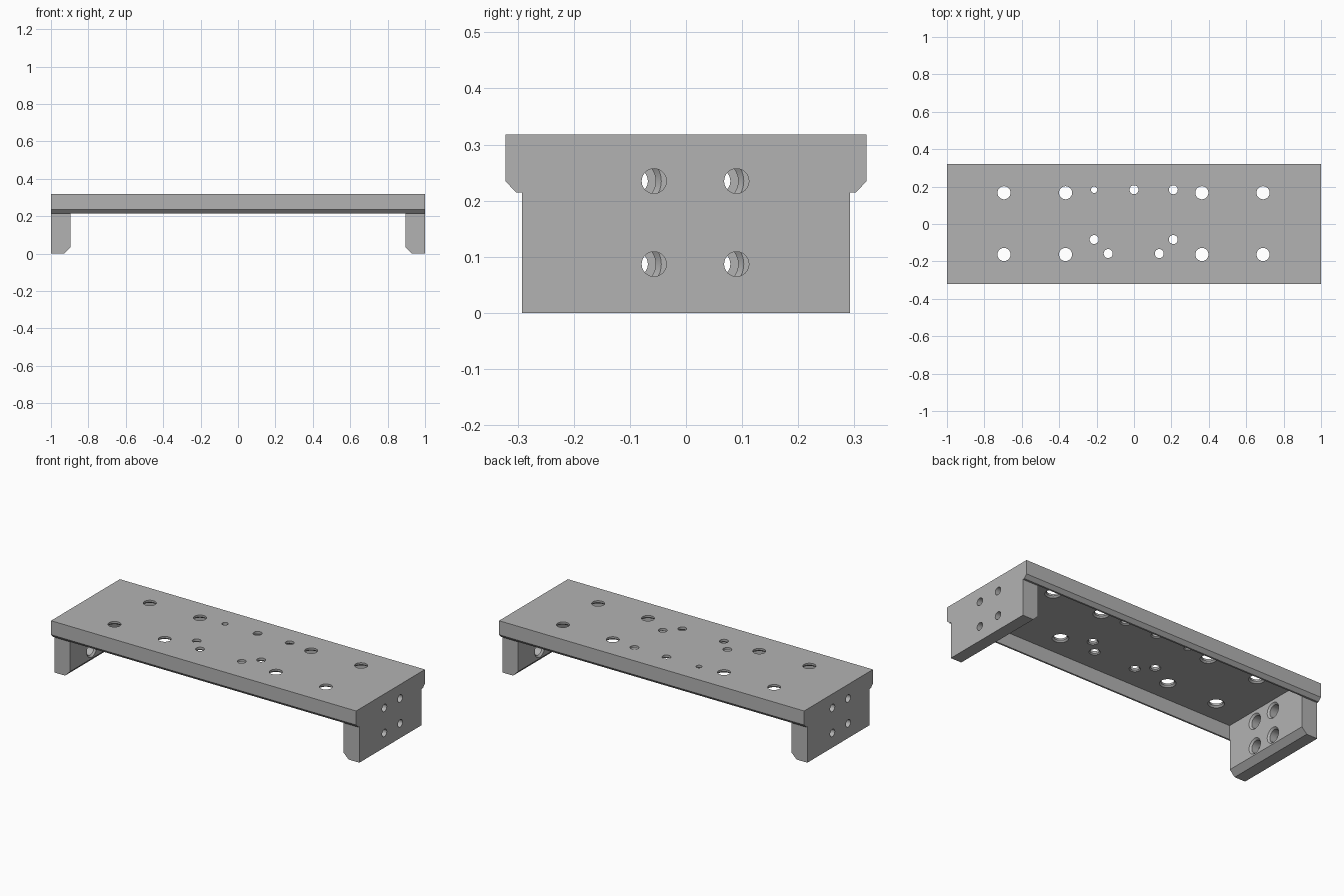
import bpy, bmesh, math
from mathutils import Matrix, Vector

cube = bpy.data.objects.get("Cube")
if cube:
    bpy.data.objects.remove(cube, do_unlink=True)

TOP = 0.318        # upper surface height
UNDER = 0.298      # underside of the thin deck
LIP = 0.215        # lower edge of the long side lips
LEG_IN = 0.896     # inner face of the end walls

grey = bpy.data.materials.new("plain_grey")
grey.use_nodes = True
grey.diffuse_color = (0.45, 0.45, 0.45, 1)
grey.node_tree.nodes["Principled BSDF"].inputs["Base Color"].default_value = (0.45, 0.45, 0.45, 1)


def finish(bm, name):
    bmesh.ops.recalc_face_normals(bm, faces=bm.faces)
    mesh = bpy.data.meshes.new(name)
    bm.to_mesh(mesh)
    bm.free()
    mesh.materials.append(grey)
    obj = bpy.data.objects.new(name, mesh)
    bpy.context.collection.objects.link(obj)
    return obj


def mirrored_prism(half, axis, length, name):
    """Extrude a profile, mirrored about the middle, by +-length along x or y."""
    outline = half + [(-u, z) for u, z in reversed(half)]
    bm = bmesh.new()
    place = (lambda u, z: (-length, u, z)) if axis == "x" else (lambda u, z: (u, -length, z))
    face = bm.faces.new([bm.verts.new(place(u, z)) for u, z in outline])
    out = bmesh.ops.extrude_face_region(bm, geom=[face])
    shift = Vector((2 * length, 0, 0)) if axis == "x" else Vector((0, 2 * length, 0))
    bmesh.ops.translate(bm, vec=shift, verts=[g for g in out["geom"] if isinstance(g, bmesh.types.BMVert)])
    return finish(bm, name)


def add_drill(bm, profile, matrix, sides=40):
    """Add a turned drill shape from (radius, height) steps."""
    rings = []
    for r, h in profile:
        angles = [2 * math.pi * i / sides for i in range(sides)]
        rings.append([bm.verts.new(matrix @ Vector((r * math.cos(a), r * math.sin(a), h))) for a in angles])
    for low, high in zip(rings, rings[1:]):
        for i in range(sides):
            j = (i + 1) % sides
            bm.faces.new((low[i], low[j], high[j], high[i]))
    bm.faces.new(rings[0][::-1])
    bm.faces.new(rings[-1])


def cut(target, cutter):
    mod = target.modifiers.new("cut", "BOOLEAN")
    mod.operation = "DIFFERENCE"
    mod.solver = "EXACT"
    mod.object = cutter
    bpy.context.view_layer.objects.active = target
    bpy.ops.object.modifier_apply(modifier=mod.name)
    bpy.data.objects.remove(cutter, do_unlink=True)


# Solid body: wide deck with chamfered lips over narrower end walls
body = mirrored_prism([(0.322, TOP), (0.322, 0.235), (0.303, LIP), (0.292, LIP), (0.292, 0)],
                      "x", 1, "mounting_bracket")

# Hollow between the end walls, flared by the chamfer at their feet
cut(body, mirrored_prism([(LEG_IN, UNDER), (LEG_IN, 0.033), (0.929, 0), (0.929, -0.1)],
                         "y", 0.293, "hollow_cutter"))

# Deck holes, countersunk from below: x, y, radius, countersink
BIG, SMALL, TINY = (0.035, 0.009), (0.024, 0.006), (0.017, 0.005)
deck_holes = [(x, y, BIG) for x in (-0.695, -0.366, 0.363, 0.69) for y in (-0.163, 0.167)]
deck_holes += [(x, y, SMALL) for x, y in ((0, 0.183), (0.21, 0.183), (0.21, -0.083),
                                          (-0.213, -0.083), (-0.138, -0.158), (0.135, -0.158))]
deck_holes.append((-0.213, 0.183, TINY))
bm = bmesh.new()
for x, y, (r, c) in deck_holes:
    add_drill(bm, [(r + c, UNDER - 0.02), (r + c, UNDER), (r, UNDER + c), (r, TOP + 0.05)],
              Matrix.Translation((x, y, 0)))

# End wall holes, counterbored from inside; the far end is turned half round
for turn in (0, math.pi):
    for y in (-0.057, 0.09):
        for z in (0.087, 0.235):
            matrix = (Matrix.Rotation(turn, 4, "Z") @ Matrix.Translation((0, y, z))
                      @ Matrix.Rotation(math.pi / 2, 4, "Y"))
            add_drill(bm, [(0.046, LEG_IN - 0.02), (0.046, LEG_IN), (0.036, LEG_IN + 0.01),
                           (0.036, 0.95), (0.022, 0.95), (0.022, 1.05)], matrix)
cut(body, finish(bm, "hole_cutter"))

# Smooth bores, crisp edges
for other in bpy.context.selected_objects:
    other.select_set(False)
body.select_set(True)
bpy.context.view_layer.objects.active = body
bpy.ops.object.shade_smooth_by_angle(angle=math.radians(30))
